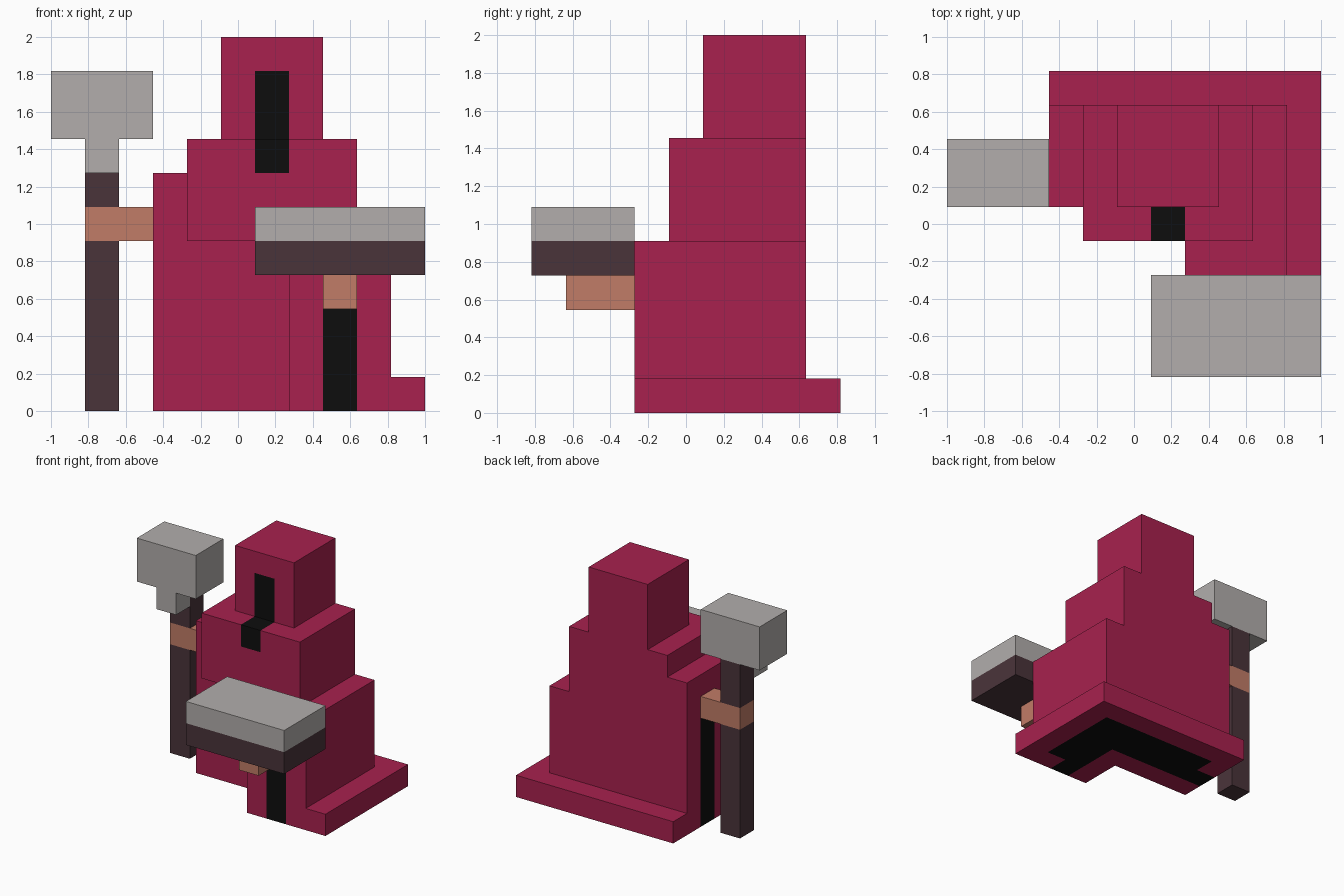
import bpy
import bmesh
from mathutils import Vector

cube = bpy.data.objects.get("Cube")
if cube:
    bpy.data.objects.remove(cube, do_unlink=True)

U = 2 / 11                                # edge of one block
ORIGIN = Vector((-1, -4.5 * U, 0))


def linear(c):
    c /= 255
    return c / 12.92 if c <= 0.04045 else ((c + 0.055) / 1.055) ** 2.4


def material(name, r, g, b):
    mat = bpy.data.materials.new(name)
    mat.use_nodes = True
    col = (linear(r), linear(g), linear(b), 1)
    mat.diffuse_color = col
    bsdf = mat.node_tree.nodes["Principled BSDF"]
    bsdf.inputs["Base Color"].default_value = col
    bsdf.inputs["Roughness"].default_value = 0.9
    return mat


CRIMSON = material("crimson cloth", 168, 33, 78)
BLACK = material("black", 13, 13, 13)
GREY = material("stone grey", 178, 174, 172)
WOOD = material("dark wood", 74, 52, 58)
SKIN = material("skin", 193, 124, 103)

SIDES = [(1, 0, 0), (-1, 0, 0), (0, 1, 0), (0, -1, 0), (0, 0, 1), (0, 0, -1)]


def blocks(name, boxes, mats, painted=()):
    """Join block-grid boxes (x0, x1, y0, y1, z0, z1) into one outer skin;
    cells inside the painted boxes take the second material."""
    def cells(group):
        return {(x, y, z) for x0, x1, y0, y1, z0, z1 in group
                for x in range(x0, x1) for y in range(y0, y1) for z in range(z0, z1)}
    solid, dark = cells(boxes), cells(painted)
    bm = bmesh.new()
    for c in sorted(solid):
        for side in SIDES:
            n = Vector(side)
            if tuple(a + b for a, b in zip(c, side)) in solid:
                continue
            # two in-plane axes ordered so that u x v points outward
            u = Vector((side[1], side[2], side[0]))
            v = n.cross(u)
            mid = Vector(c) + Vector((0.5, 0.5, 0.5)) + n / 2
            ring = [mid + (u * a + v * b) / 2 for a, b in ((-1, -1), (1, -1), (1, 1), (-1, 1))]
            face = bm.faces.new([bm.verts.new(ORIGIN + p * U) for p in ring])
            face.material_index = 1 if c in dark else 0
    bmesh.ops.remove_doubles(bm, verts=bm.verts[:], dist=0.001)
    # merge flat areas of the same colour
    bmesh.ops.dissolve_limit(bm, angle_limit=0.01, verts=bm.verts[:],
                             edges=bm.edges[:], delimit={'MATERIAL'})
    mesh = bpy.data.meshes.new(name)
    bm.to_mesh(mesh)
    bm.free()
    for m in mats:
        mesh.materials.append(m)
    obj = bpy.data.objects.new(name, mesh)
    bpy.context.collection.objects.link(obj)
    return obj


# Hooded robe: stepped body, with dark face slit, sleeve openings and underside
blocks("hooded_robe", [
    (3, 11, 5, 9, 0, 1),                  # hem
    (7, 11, 3, 9, 0, 1),                  # hem, forward arm side
    (3, 10, 5, 8, 0, 5),                  # skirt
    (7, 10, 3, 8, 0, 5),                  # forward sleeve
    (3, 4, 5, 8, 5, 7),                   # side sleeve shoulder
    (4, 9, 4, 8, 5, 8),                   # chest
    (5, 8, 5, 8, 8, 11),                  # hood
], [CRIMSON, BLACK], painted=[
    (6, 7, 5, 6, 8, 10),                  # face slit
    (6, 7, 4, 5, 7, 8),                   # collar gap
    (8, 9, 3, 4, 0, 3),                   # forward sleeve opening
    (3, 4, 6, 7, 0, 5),                   # side sleeve opening
    (4, 10, 6, 8, 0, 1),                  # underside
    (8, 10, 4, 8, 0, 1),
])

# Hammer held at the right side
blocks("hammer_handle", [(1, 2, 6, 7, 0, 5), (1, 2, 6, 7, 6, 8)], [WOOD])
blocks("hammer_head", [(0, 3, 5, 7, 8, 10), (1, 2, 5, 6, 7, 8)], [GREY])
blocks("right_hand", [(1, 3, 6, 7, 5, 6)], [SKIN])

# Book carried in front on the left hand
blocks("book_cover", [(6, 11, 0, 3, 4, 5)], [WOOD])
blocks("book_pages", [(6, 11, 0, 3, 5, 6)], [GREY])
blocks("left_hand", [(8, 9, 1, 3, 3, 4)], [SKIN])
